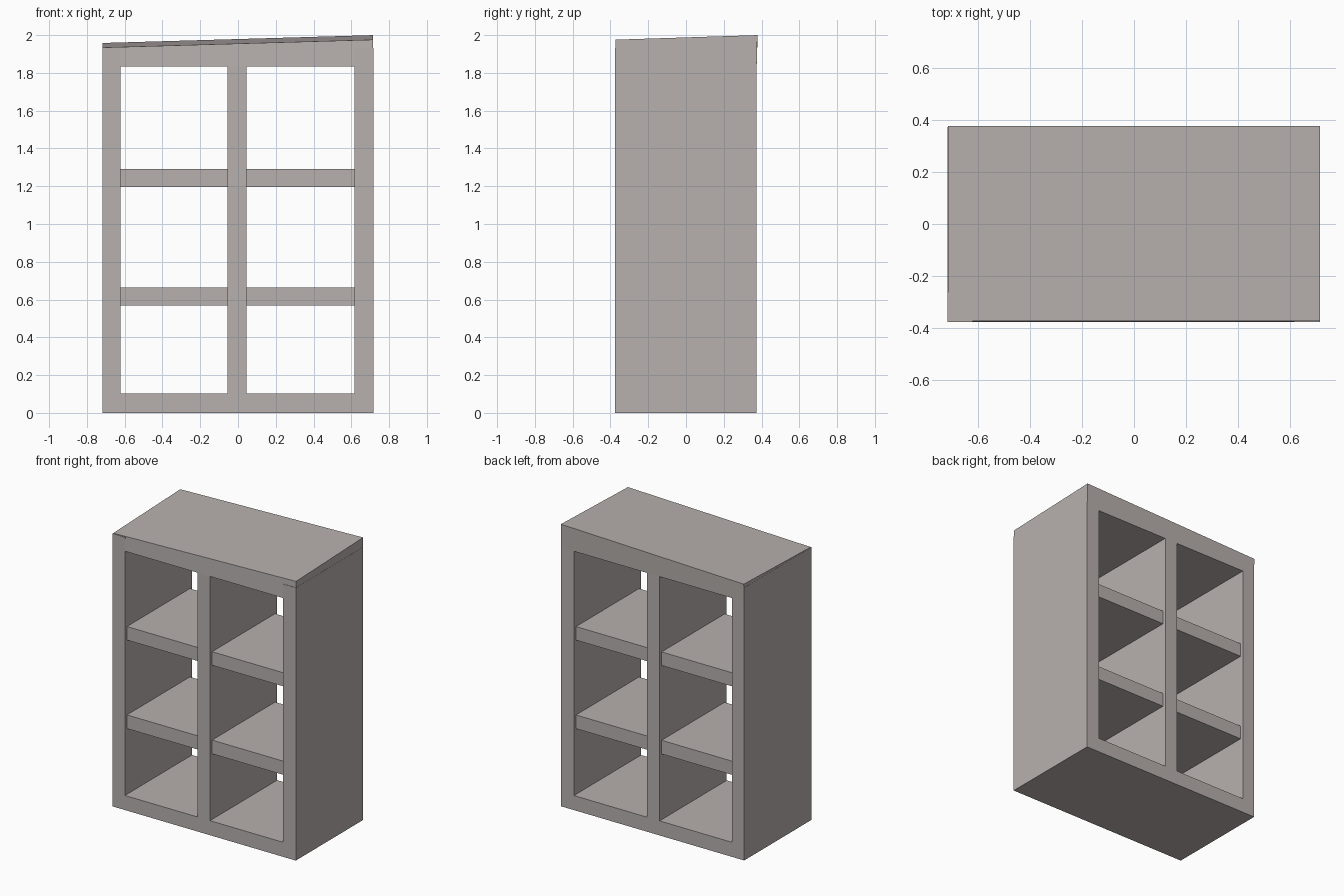
import bpy
import bmesh

if "Cube" in bpy.data.objects:
    bpy.data.objects.remove(bpy.data.objects["Cube"])

Y0, Y1 = -0.377, 0.374      # cabinet depth
BASE, CEIL = 0.103, 1.833   # bottom board top, lid underside
SIDE_TOP = 1.932

# Warm grey for every part
grey = bpy.data.materials.new("warm_grey")
grey.diffuse_color = (0.475, 0.438, 0.424, 1)
grey.use_nodes = True
grey.node_tree.nodes["Principled BSDF"].inputs["Base Color"].default_value = grey.diffuse_color


def board(name, x, y, z, adjust=None):
    """Box between (min, max) pairs; adjust may move each vertex."""
    bm = bmesh.new()
    bmesh.ops.create_cube(bm, size=1)
    for v in bm.verts:
        for i, (lo, hi) in enumerate((x, y, z)):
            v.co[i] = hi if v.co[i] > 0 else lo
        if adjust:
            adjust(v.co)
    mesh = bpy.data.meshes.new(name)
    bm.to_mesh(mesh)
    bm.free()
    mesh.materials.append(grey)
    obj = bpy.data.objects.new(name, mesh)
    bpy.context.collection.objects.link(obj)
    return obj


# Outer frame
board("left_side", (-0.718, -0.622), (Y0, Y1), (0, SIDE_TOP))
board("right_side", (0.616, 0.717), (Y0, Y1), (0, SIDE_TOP))
board("bottom_board", (-0.622, 0.616), (Y0, Y1), (0, BASE))

# Central upright
board("divider", (-0.055, 0.045), (Y0, Y1), (BASE, CEIL))

# Shelves, set back slightly from the frame at front and back
for column, x in (("left", (-0.622, -0.055)), ("right", (0.045, 0.616))):
    for row, z in (("lower", (0.568, 0.665)), ("upper", (1.195, 1.291))):
        board(f"{column}_{row}_shelf", x, (Y0 + 0.023, Y1 - 0.023), z)


# Crooked lid: flat underside, top sloping up to the right and back
def tilt(co):
    if co.z > 1.9:
        co.y += 0.004
        co.z = 1.967 + 0.029 * co.x + 0.032 * co.y


board("crooked_lid", (-0.717, 0.716), (Y0, Y1), (CEIL, 1.967), tilt)
